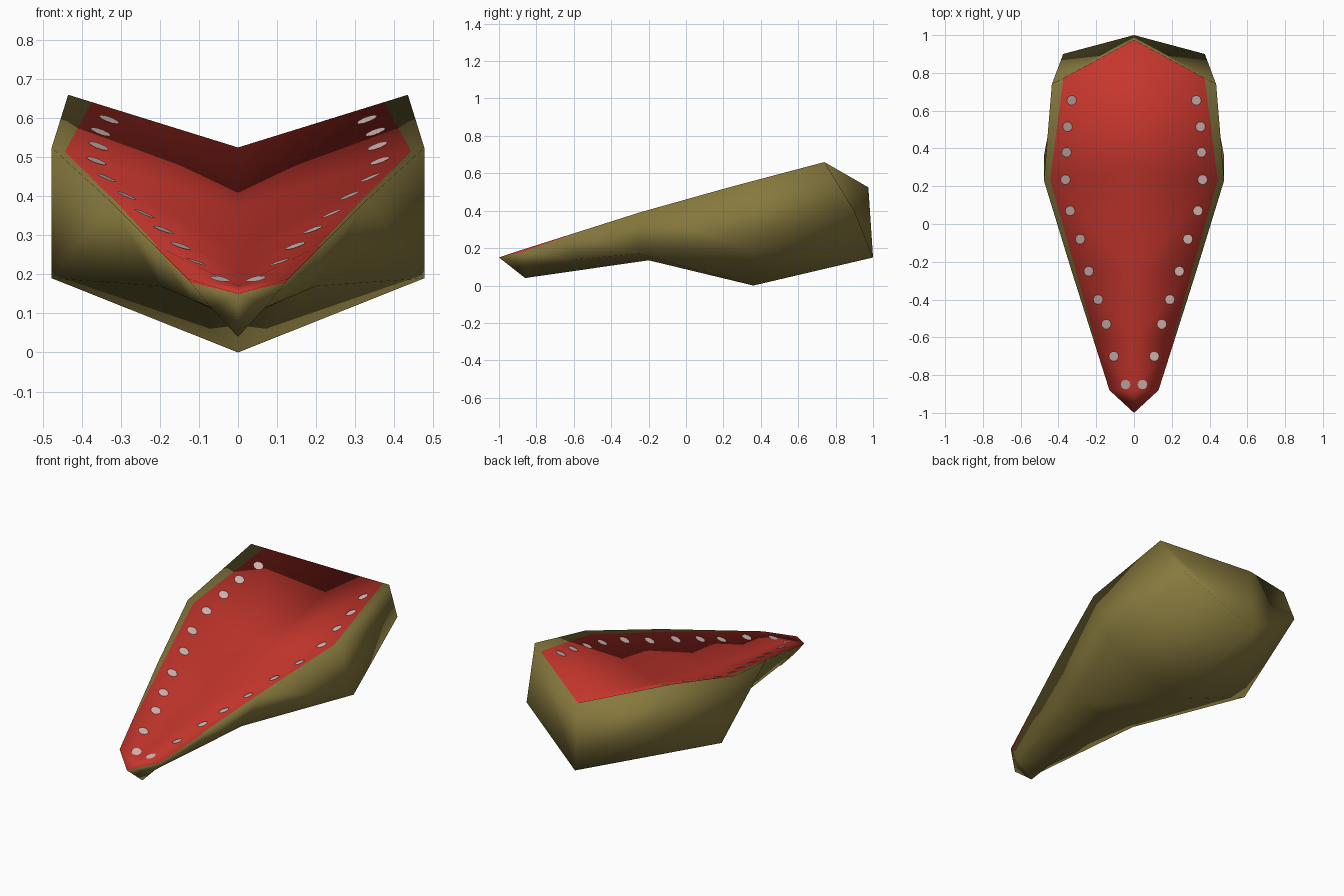
import bpy, bmesh, math
from mathutils import Vector
from mathutils.bvhtree import BVHTree

if "Cube" in bpy.data.objects:
    bpy.data.objects.remove(bpy.data.objects["Cube"])


def material(name, rgb):
    m = bpy.data.materials.new(name)
    m.diffuse_color = (*rgb, 1)
    m.use_nodes = True
    m.node_tree.nodes["Principled BSDF"].inputs["Base Color"].default_value = m.diffuse_color
    return m


OLIVE = material("olive_skin", (0.24, 0.19, 0.048))
RED = material("red_mouth", (0.56, 0.037, 0.026))
BONE = material("pale_tooth", (0.68, 0.47, 0.45))

# Half cross-sections, tip to back: floor centre, rim, lower corner, keel
TIP = [(0, -1, 0.15)] * 4
CHIN = [(0, -0.88, 0.17), (0.13, -0.88, 0.19), (0.07, -0.87, 0.115), (0, -0.86, 0.04)]
NECK = [(0, -0.25, 0.25), (0.33, -0.25, 0.39), (0.2, -0.25, 0.17), (0, -0.2, 0.135)]
BELLY = [(0, 0.28, 0.372), (0.477, 0.23, 0.525), (0.477, 0.36, 0.19), (0, 0.36, 0)]
BACK = [(0, 0.975, 0.525), (0.435, 0.74, 0.66), (0.375, 0.9, 0.4), (0, 1, 0.15)]


def loft(rows, red_rule):
    """Closed mirrored skin through the half sections."""
    bm = bmesh.new()
    for side in (1, -1):
        grid = [[bm.verts.new((p[0] * side, p[1], p[2])) for p in row] for row in rows]
        for i in range(len(rows) - 1):
            for j in range(len(rows[0]) - 1):
                f = bm.faces.new((grid[i][j], grid[i][j + 1], grid[i + 1][j + 1], grid[i + 1][j]))
                f.material_index = int(red_rule(i, j))
        bm.faces.new(grid[-1])
    bmesh.ops.remove_doubles(bm, verts=bm.verts, dist=1e-5)
    bmesh.ops.recalc_face_normals(bm, faces=bm.faces)
    bm.normal_update()
    return bm


def key(v):
    return (round(v[0], 4), round(v[1], 4), round(v[2], 4))


# Simple cage gives the broad, soft shading normals
cage = loft([TIP, CHIN, NECK, BELLY, BACK], lambda i, j: False)
cage_normals = {key(v.co): v.normal.copy() for v in cage.verts}
cage.free()


def with_normals(row):
    return [(Vector(p), cage_normals[key(p)]) for p in row]


def mix(a, b, t):
    return a[0].lerp(b[0], t), a[1].lerp(b[1], t).normalized()


tip, chin, neck, belly, back = map(with_normals, (TIP, CHIN, NECK, BELLY, BACK))
snout = [mix(a, b, 0.42) for a, b in zip(chin, neck)]


# Add the red border line inside the rim and a thin lip line outside it
def detail(row, inner, lip):
    c, r, l, b = row
    return [c, mix(c, r, inner), r, mix(r, l, lip), l, b]


rows = [detail(tip, 0.95, 0.1), detail(chin, 0.97, 0.15), detail(snout, 0.96, 0.02),
        detail(neck, 0.93, 0.01), detail(belly, 0.93, 0.01), detail(back, 0.86, 0.01)]
normals = {}
for row in rows:
    for p, n in row:
        normals[key(p)] = n
        normals[key((-p.x, p.y, p.z))] = Vector((-n.x, n.y, n.z))


def is_red(i, j):
    return j == 0 or (i < 2 and j in (1, 2))


bm = loft([[p for p, n in row] for row in rows], is_red)
floor = BVHTree.FromBMesh(bm)
mesh = bpy.data.meshes.new("lower_jaw")
bm.to_mesh(mesh)
bm.free()
mesh.materials.append(OLIVE)
mesh.materials.append(RED)
mesh.polygons.foreach_set("use_smooth", [True] * len(mesh.polygons))
mesh.normals_split_custom_set_from_vertices(
    [normals.get(key(v.co), v.normal) for v in mesh.vertices])
bpy.context.collection.objects.link(bpy.data.objects.new("lower_jaw", mesh))

# Row of flat tooth spots following the mouth floor
SPOTS = [(0.33, 0.655), (0.352, 0.515), (0.357, 0.38), (0.363, 0.235), (0.338, 0.07), (0.285, -0.08),
         (0.24, -0.25), (0.19, -0.4), (0.147, -0.53), (0.107, -0.7), (0.045, -0.85)]
bm = bmesh.new()
for x, y in SPOTS:
    for side in (1, -1):
        ring = []
        for k in range(10):
            a = k * math.tau / 10
            px, py = side * x + 0.026 * math.cos(a), y + 0.026 * math.sin(a)
            hit = floor.ray_cast(Vector((px, py, 2)), Vector((0, 0, -1)))[0]
            ring.append(bm.verts.new((px, py, hit.z + 0.004)))
        bm.faces.new(ring)
mesh = bpy.data.meshes.new("tooth_spots")
bm.to_mesh(mesh)
bm.free()
mesh.materials.append(BONE)
bpy.context.collection.objects.link(bpy.data.objects.new("tooth_spots", mesh))
